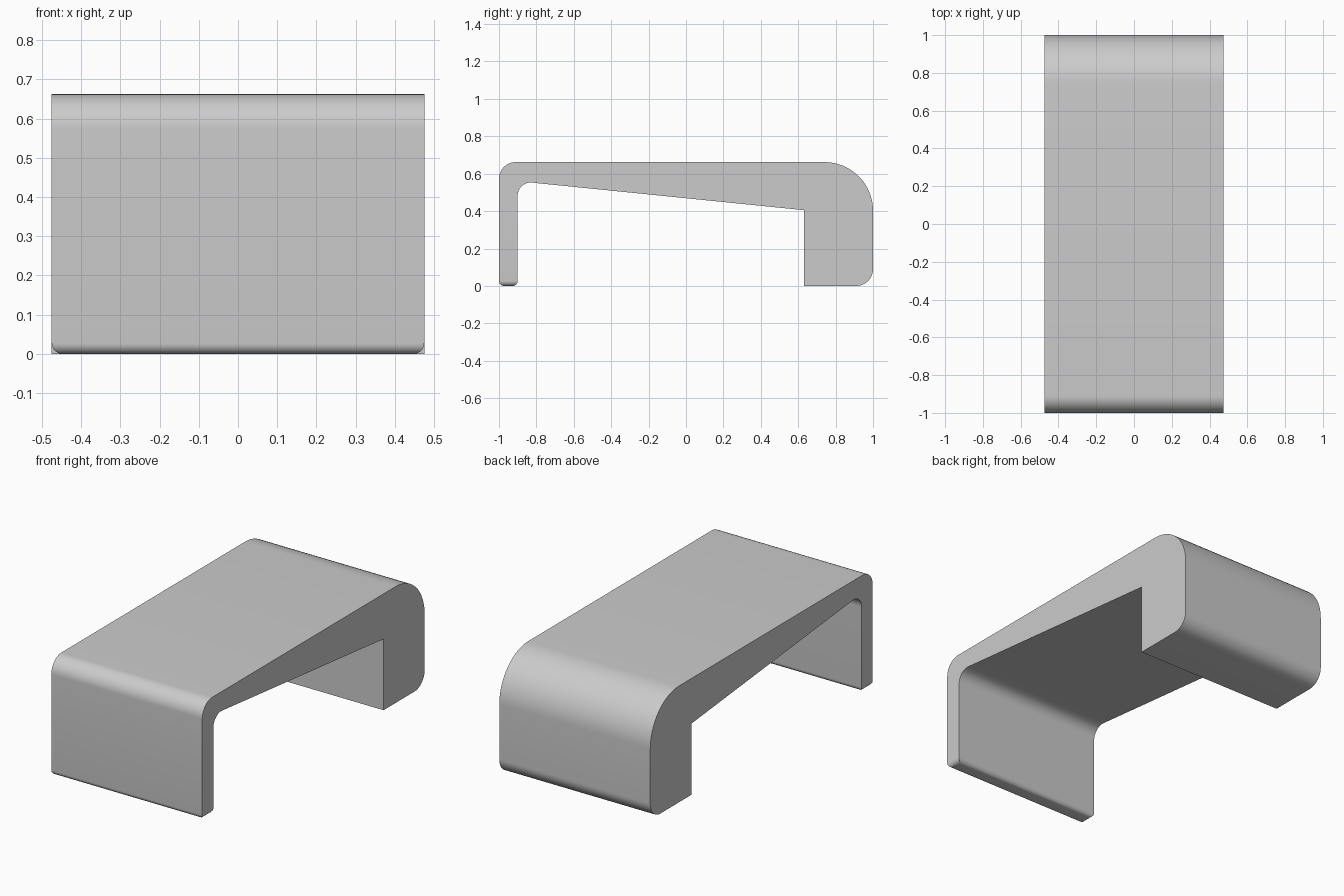
import bpy, bmesh, math
from mathutils import Vector

cube = bpy.data.objects.get("Cube")
if cube:
    bpy.data.objects.remove(cube, do_unlink=True)

HALF_WIDTH = 0.475

# One plain grey for the whole body
grey = bpy.data.materials.new("plain grey")
grey.use_nodes = True
colour = (0.6, 0.6, 0.6, 1)
grey.diffuse_color = colour
grey.node_tree.nodes["Principled BSDF"].inputs["Base Color"].default_value = colour


def rounded_profile(corners, steps=16):
    """Corners are (y, z, radius); returns the outline with true arc fillets."""
    outline = []
    for i, (y, z, radius) in enumerate(corners):
        here = Vector((y, z))
        if not radius:
            outline.append(here)
            continue
        a = (Vector(corners[i - 1][:2]) - here).normalized()
        b = (Vector(corners[(i + 1) % len(corners)][:2]) - here).normalized()
        half = a.angle(b) / 2
        centre = here + (a + b).normalized() * radius / math.sin(half)
        start = here + a * radius / math.tan(half) - centre
        end = here + b * radius / math.tan(half) - centre
        sweep = start.angle(end)
        for s in range(steps + 1):
            t = s / steps
            arc = (start * math.sin((1 - t) * sweep) + end * math.sin(t * sweep)) / math.sin(sweep)
            outline.append(centre + arc)
    return outline


# Side outline: thin front leg, tapering top, thick back block
corners = [
    (-1.0, 0.0, 0), (-0.9, 0.0, 0),
    (-0.9, 0.56, 0.07), (0.63, 0.405, 0),
    (0.63, 0.0, 0), (1.0, 0.0, 0.09),
    (1.0, 0.662, 0.26), (-1.0, 0.662, 0.09),
]

bm = bmesh.new()
side = bm.faces.new([bm.verts.new((-HALF_WIDTH, p.x, p.y)) for p in rounded_profile(corners)])
result = bmesh.ops.extrude_face_region(bm, geom=[side])
new_verts = [v for v in result["geom"] if isinstance(v, bmesh.types.BMVert)]
bmesh.ops.translate(bm, verts=new_verts, vec=(2 * HALF_WIDTH, 0, 0))
bmesh.ops.recalc_face_normals(bm, faces=bm.faces)

# Round the rim under the front leg
rim = [e for e in bm.edges if all(v.co.z < 0.001 and v.co.y < -0.8 for v in e.verts)]
bmesh.ops.bevel(bm, geom=rim, offset=0.027, offset_type='OFFSET',
                segments=8, profile=0.5, affect='EDGES')
bmesh.ops.recalc_face_normals(bm, faces=bm.faces)

mesh = bpy.data.meshes.new("bridge_body")
bm.to_mesh(mesh)
bm.free()
mesh.materials.append(grey)
body = bpy.data.objects.new("bridge_body", mesh)
bpy.context.collection.objects.link(body)

# Smooth fillets, sharp corners
bpy.ops.object.select_all(action='DESELECT')
body.select_set(True)
bpy.context.view_layer.objects.active = body
bpy.ops.object.shade_smooth_by_angle(angle=math.radians(30))
